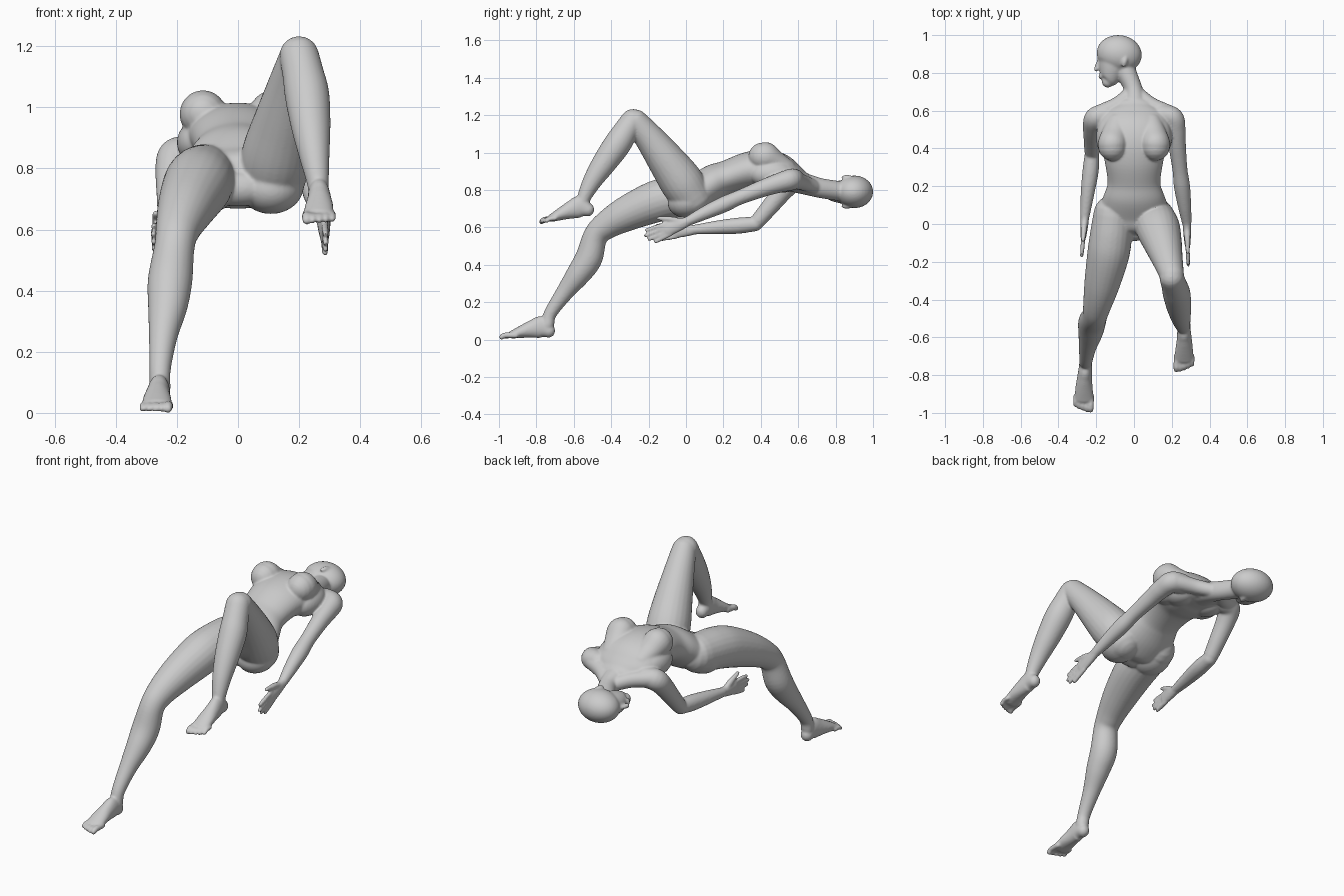
import bpy, bmesh, math
from mathutils import Vector, Matrix

bm = bmesh.new()
X, Z = Vector((1, 0, 0)), Vector((0, 0, 1))


def spline(rows, steps=6):
    # Catmull-Rom through rows of (x, y, z, half width, half depth)
    rows = [list(r) if len(r) == 5 else list(r) + [r[3]] for r in rows]
    p = [[2 * a - b for a, b in zip(rows[0], rows[1])]] + rows
    p.append([2 * a - b for a, b in zip(rows[-1], rows[-2])])
    out = []
    for i in range(1, len(p) - 2):
        for s in range(steps):
            t = s / steps
            out.append([0.5 * (2 * b + (c - a) * t + (2 * a - 5 * b + 4 * c - d) * t * t
                               + (3 * b - a - 3 * c + d) * t ** 3)
                        for a, b, c, d in zip(*p[i - 1:i + 3])])
    return out + [rows[-1]]


def tube(rows, ref=X, n=24):
    # closed elliptical loft with rounded ends
    rows = spline(rows)
    pts = [Vector(r[:3]) for r in rows]
    t0, t1 = (pts[0] - pts[1]).normalized(), (pts[-1] - pts[-2]).normalized()

    def cap(r, t):
        rad = min(r[3], r[4])
        return [list(Vector(r[:3]) + t * rad * math.sin(a)) + [r[3] * math.cos(a), r[4] * math.cos(a)]
                for a in (.35, .7, 1.05, 1.3, 1.5)]
    rows = cap(rows[0], t0)[::-1] + rows + cap(rows[-1], t1)
    pts = [Vector(r[:3]) for r in rows]
    rings = []
    for i, r in enumerate(rows):
        t = (pts[min(i + 1, len(pts) - 1)] - pts[max(i - 1, 0)]).normalized()
        u = (ref - t * ref.dot(t)).normalized()
        v = t.cross(u)
        rings.append([bm.verts.new(pts[i] + u * r[3] * math.cos(k * math.tau / n)
                                   + v * r[4] * math.sin(k * math.tau / n)) for k in range(n)])
    for A, B in zip(rings, rings[1:]):
        for k in range(n):
            bm.faces.new((A[k], A[(k + 1) % n], B[(k + 1) % n], B[k]))
    bm.faces.new(rings[0][::-1])
    bm.faces.new(rings[-1])


def ball(c, r, rot=0, axis='X'):
    m = Matrix.Translation(c) @ Matrix.Rotation(rot, 4, axis) @ Matrix.Diagonal((*r, 1))
    bmesh.ops.create_uvsphere(bm, u_segments=32, v_segments=20, radius=1, matrix=m)


def hand(wrist, tip):
    w, tip = Vector(wrist), Vector(tip)
    L, d = (tip - w).length, (tip - w).normalized()
    up = (Z - d * Z.dot(d)).normalized()

    def at(f, h, *r):
        return [*(w + d * L * f + up * h), *r]
    tube([at(-.05, 0, .026, .023), at(.2, 0, .034, .021), at(.48, 0, .039, .016)], up)
    for i, f in enumerate((.93, 1, .96, .84)):
        h = .03 - .0195 * i
        tube([at(.42, h, .0125), at(.7, h * 1.2, .012), at(f - .04, h * 1.3, .0105)], up, 12)
    tube([at(.1, .012, .018), at(.3, .045, .016), at(.55, .075, .011)], up, 12)


def foot(heel, toe, inner):
    h, toe = Vector(heel), Vector(toe)
    L, d = (toe - h).length, (toe - h).normalized()
    up = (Z - d * Z.dot(d)).normalized()
    side = X * inner

    def at(f, s, z, *r):
        return [*(h + d * L * f + side * s + up * z), *r]
    tube([at(.11, 0, .045, .033, .036), at(.24, 0, .065, .036, .06), at(.4, -.002, .057, .04, .049),
          at(.58, -.002, .043, .047, .035), at(.76, 0, .027, .05, .022)])
    for i, f in enumerate((.95, .955, .93, .9, .86)):
        s, r = .038 - .021 * i, .016 if i == 0 else .012
        tube([at(.7, s, .022, r), at(f - .06, s, .023, r), at(f, s, .0135, r * .95)], X, 12)


# torso and neck
tube([(0, -.03, .735, .12, .06), (0, .01, .755, .185, .097), (0, .07, .785, .187, .1),
      (0, .15, .84, .16, .097), (0, .22, .868, .14, .09), (0, .33, .902, .155, .1),
      (0, .42, .905, .175, .11), (0, .5, .893, .185, .103), (0, .57, .865, .17, .077),
      (0, .615, .845, .12, .057)], X, 40)
tube([(0, .57, .85, .09, .06), (.004, .65, .828, .062, .056), (-.006, .72, .81, .049, .053),
      (-.04, .80, .797, .054, .053), (-.06, .86, .79, .054, .052)])
for s in (-1, 1):
    tube([(s * .02, .69, .815, .037), (s * .09, .63, .838, .042), (s * .18, .585, .852, .047)], Z)
    # chest
    tube([(s * .085, .54, .92, .06, .045), (s * .1, .48, .95, .07, .06), (s * .113, .43, .975, .077, .078),
          (s * .114, .41, .978, .076, .076)])
    # shoulder blade, side of ribcage, buttock
    ball((s * .095, .5, .85), (.075, .1, .062), -.2)
    ball((s * .125, .46, .885), (.075, .12, .075))
    ball((s * .108, .015, .745), (.108, .115, .092), .3)

# head turned toward -x
ball((-.078, .9, .79), (.12, .1, .087), -.15, 'Z')
tube([(-.105, .88, .79, .082, .07), (-.117, .82, .79, .07, .061), (-.129, .77, .79, .05, .046),
      (-.14, .752, .79, .032, .03)])
tube([(-.18, .875, .79, .011, .01), (-.194, .84, .79, .012, .011), (-.2, .818, .79, .012, .015)])
ball((-.175, .782, .79), (.013, .016, .023))
for s in (-1, 1):
    ball((-.05, .86, .79 + s * .078), (.016, .031, .013), -.25, 'Z')
    ball((-.162, .885, .79 + s * .03), (.018, .014, .028))

# arms and hands
tube([(.15, .58, .858, .055), (.205, .56, .855, .058), (.22, .5, .838, .053), (.228, .42, .812, .047),
      (.243, .29, .762, .04), (.254, .2, .722, .043), (.267, .1, .677, .036), (.279, .01, .633, .026)])
tube([(-.15, .58, .85, .055), (-.203, .56, .84, .059), (-.217, .51, .785, .053), (-.22, .44, .7, .046),
      (-.222, .385, .635, .041)])
tube([(-.222, .37, .618, .039), (-.23, .28, .609, .043), (-.245, .17, .6, .037), (-.26, .045, .588, .026)], Z)
hand((.28, 0, .628), (.287, -.22, .54))
hand((-.26, .035, .586), (-.277, -.175, .57))

# right leg, planted
tube([(-.11, .05, .775, .105), (-.123, -.07, .76, .112), (-.138, -.17, .735, .111), (-.17, -.32, .672, .094),
      (-.195, -.43, .608, .075), (-.207, -.485, .55, .066), (-.222, -.52, .435, .073),
      (-.23, -.575, .35, .065), (-.245, -.65, .25, .047), (-.255, -.725, .14, .035), (-.255, -.74, .08, .035)])
foot((-.255, -.7, 0), (-.268, -1.0, 0), 1)

# left leg, raised with bent knee
tube([(.11, .03, .76, .108), (.128, -.025, .845, .116), (.152, -.1, .95, .102), (.178, -.19, 1.07, .081),
      (.2, -.268, 1.165, .065)])
tube([(.2, -.285, 1.168, .065), (.213, -.325, 1.11, .068), (.226, -.37, 1.04, .073), (.238, -.44, .94, .065),
      (.25, -.505, .84, .05), (.262, -.55, .745, .035), (.264, -.545, .7, .035)])
foot((.266, -.485, .653), (.262, -.785, .615), -1)

# fuse everything into one smooth skin
bmesh.ops.recalc_face_normals(bm, faces=bm.faces)
mesh = bpy.data.meshes.new("figure")
bm.to_mesh(mesh)
bm.free()
body = bpy.data.objects.new("reclining_figure", mesh)
bpy.context.collection.objects.link(body)
rm = body.modifiers.new("fuse", 'REMESH')
rm.mode, rm.voxel_size, rm.use_smooth_shade = 'VOXEL', .0055, True
sm = body.modifiers.new("soften", 'SMOOTH')
sm.factor, sm.iterations = .5, 12
